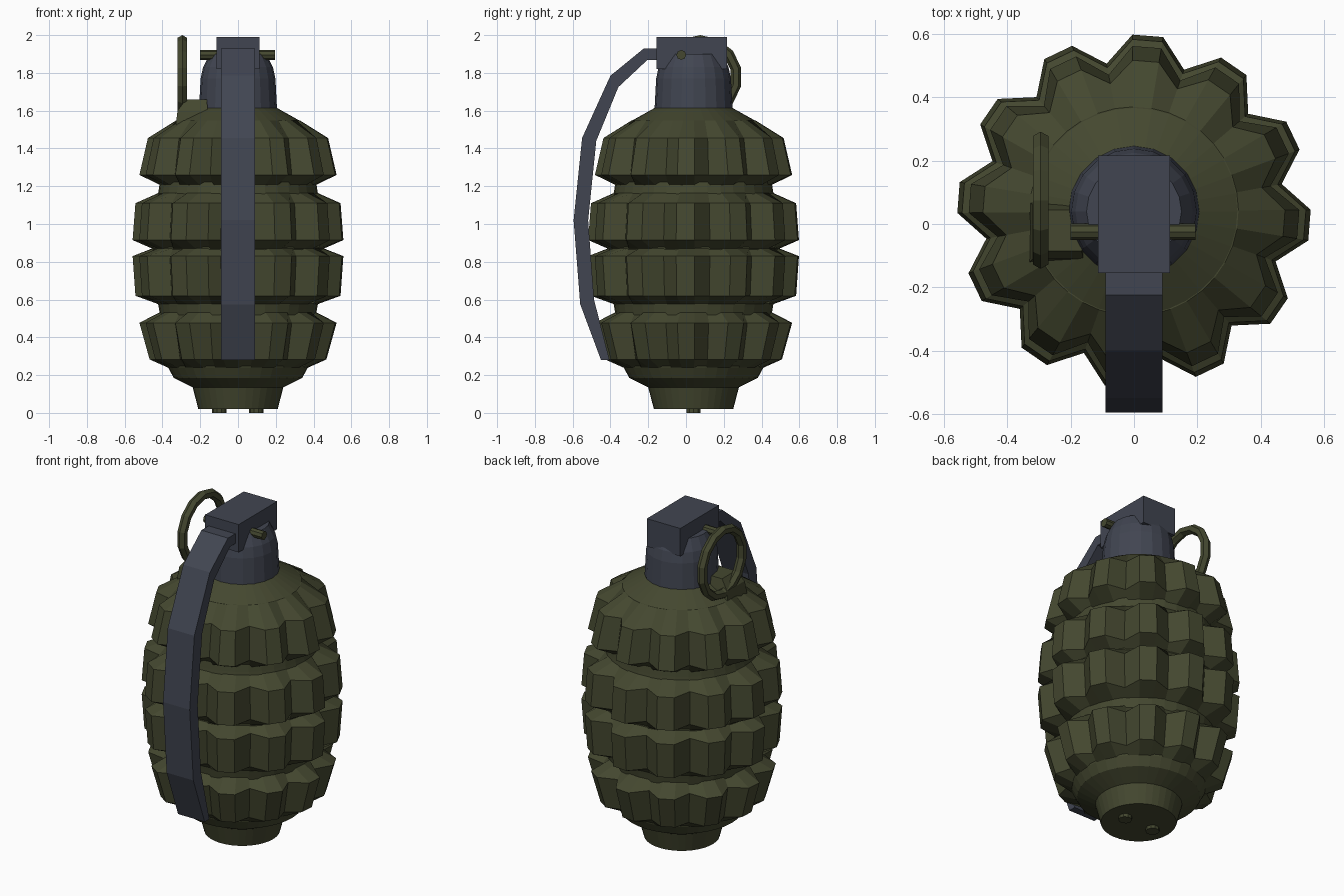
import bpy, bmesh, math
from mathutils import Vector

if "Cube" in bpy.data.objects:
    bpy.data.objects.remove(bpy.data.objects["Cube"])

CY = 0.04          # body axis in y
LOBES = 12


def material(name, rgb):
    m = bpy.data.materials.new(name)
    m.diffuse_color = (*rgb, 1)
    m.use_nodes = True
    m.node_tree.nodes["Principled BSDF"].inputs["Base Color"].default_value = m.diffuse_color
    return m


olive = material("olive green", (0.058, 0.064, 0.029))
slate = material("slate grey", (0.053, 0.060, 0.083))


def finish(name, bm, mat):
    bmesh.ops.recalc_face_normals(bm, faces=bm.faces[:])
    me = bpy.data.meshes.new(name)
    bm.to_mesh(me)
    bm.free()
    me.materials.append(mat)
    ob = bpy.data.objects.new(name, me)
    bpy.context.collection.objects.link(ob)
    return ob


def loft(name, loops, mat):
    """Skin closed loops of points and cap both ends."""
    bm = bmesh.new()
    rings = [[bm.verts.new(p) for p in loop] for loop in loops]
    n = len(rings[0])
    for a, b in zip(rings, rings[1:]):
        for i in range(n):
            j = (i + 1) % n
            bm.faces.new((a[i], a[j], b[j], b[i]))
    bm.faces.new(rings[0])
    bm.faces.new(rings[-1])
    return finish(name, bm, mat)


def circle(r, z, n, x=0.0, y=CY):
    return [(x + r * math.cos(2 * math.pi * i / n),
             y + r * math.sin(2 * math.pi * i / n), z) for i in range(n)]


def rect(x0, x1, y0, y1, z):
    return [(x0, y0, z), (x1, y0, z), (x1, y1, z), (x0, y1, z)]


def lobe_loop(r, z, valley):
    """Star loop: flat lobe tips 10 degrees wide with V valleys between."""
    pts = []
    for k in range(LOBES):
        for off, s in ((-5, 1), (5, 1), (15, valley)):
            a = math.radians(30 * k - 4.5 + off)
            pts.append((r * s * math.cos(a), CY + r * s * math.sin(a), z))
    return pts


# Body core with base and shoulder
core = [(.21, .02), (.24, .135), (.34, .185), (.37, .24), (.385, .3), (.41, .5),
        (.42, .56), (.445, .7), (.455, .87), (.445, 1.04), (.42, 1.18), (.41, 1.25),
        (.385, 1.44), (.33, 1.545), (.205, 1.615)]
loft("body_core", [circle(r, z, 36) for r, z in core], olive)

# Four bands of raised segments: (radius, height, valley factor)
bands = {
    "bottom": [(.36, .235, 1), (.468, .283, .86), (.522, .477, .84), (.40, .54, 1)],
    "lower": [(.42, .575, 1), (.543, .62, .85), (.558, .83, .85), (.45, .872, 1)],
    "upper": [(.45, .868, 1), (.558, .915, .85), (.543, 1.11, .85), (.42, 1.165, 1)],
    "top": [(.40, 1.20, 1), (.522, 1.26, .84), (.477, 1.455, .86), (.33, 1.547, 1)],
}
for label, prof in bands.items():
    loft(label + "_segment_band", [lobe_loop(*p) for p in prof], olive)

# Studs under the base
for side, x in (("left", -.1), ("right", .097)):
    loft(side + "_base_stud", [circle(.038, z, 10, x) for z in (0, .03)], olive)

# Fuse neck and head block
neck = [(.207, 1.60), (.198, 1.77), (.185, 1.83), (.15, 1.90)]
loft("fuse_neck", [circle(r, z, 20) for r, z in neck], slate)
loft("head_block", [rect(-.113, .113, -.155, .217, z) for z in (1.82, 1.99)], slate)

# Safety lever: outer and inner (y, z) at each bend
lever = [(-.12, 1.928, -.12, 1.868), (-.225, 1.928, -.205, 1.868),
         (-.40, 1.785, -.358, 1.725), (-.55, 1.455, -.475, 1.44),
         (-.595, 1.02, -.518, 1.02), (-.56, .575, -.487, .60), (-.45, .28, -.405, .28)]
loft("safety_lever", [[(-.09, a, b), (.09, a, b), (.09, c, d), (-.09, c, d)]
                      for a, b, c, d in lever], slate)

# Cross pin through the head
loft("cross_pin", [[(x, -.025 + .026 * math.cos(math.pi * i / 4),
                     1.895 + .026 * math.sin(math.pi * i / 4)) for i in range(8)]
                   for x in (-.2, .195)], olive)

# Shoulder lug that carries the ring
loft("ring_lug", [rect(-.33, -.16, -.12, .07, 1.52),
                  rect(-.32, -.16, -.11, .06, 1.60),
                  rect(-.275, -.165, -.085, .045, 1.66)], olive)

# Pull ring, standing in the y-z plane
bm = bmesh.new()
N, M, R, T = 14, 6, .194, .028
grid = []
for i in range(N):
    a = 2 * math.pi * i / N
    d = Vector((0, math.sin(a), math.cos(a)))
    grid.append([bm.verts.new(Vector((-.295, .075, 1.778)) + d * (R + T * math.cos(t))
                              + Vector((T * math.sin(t), 0, 0)))
                 for t in (2 * math.pi * k / M for k in range(M))])
for i in range(N):
    for k in range(M):
        a, b, l = grid[i], grid[(i + 1) % N], (k + 1) % M
        bm.faces.new((a[k], a[l], b[l], b[k]))
finish("pull_ring", bm, olive)
